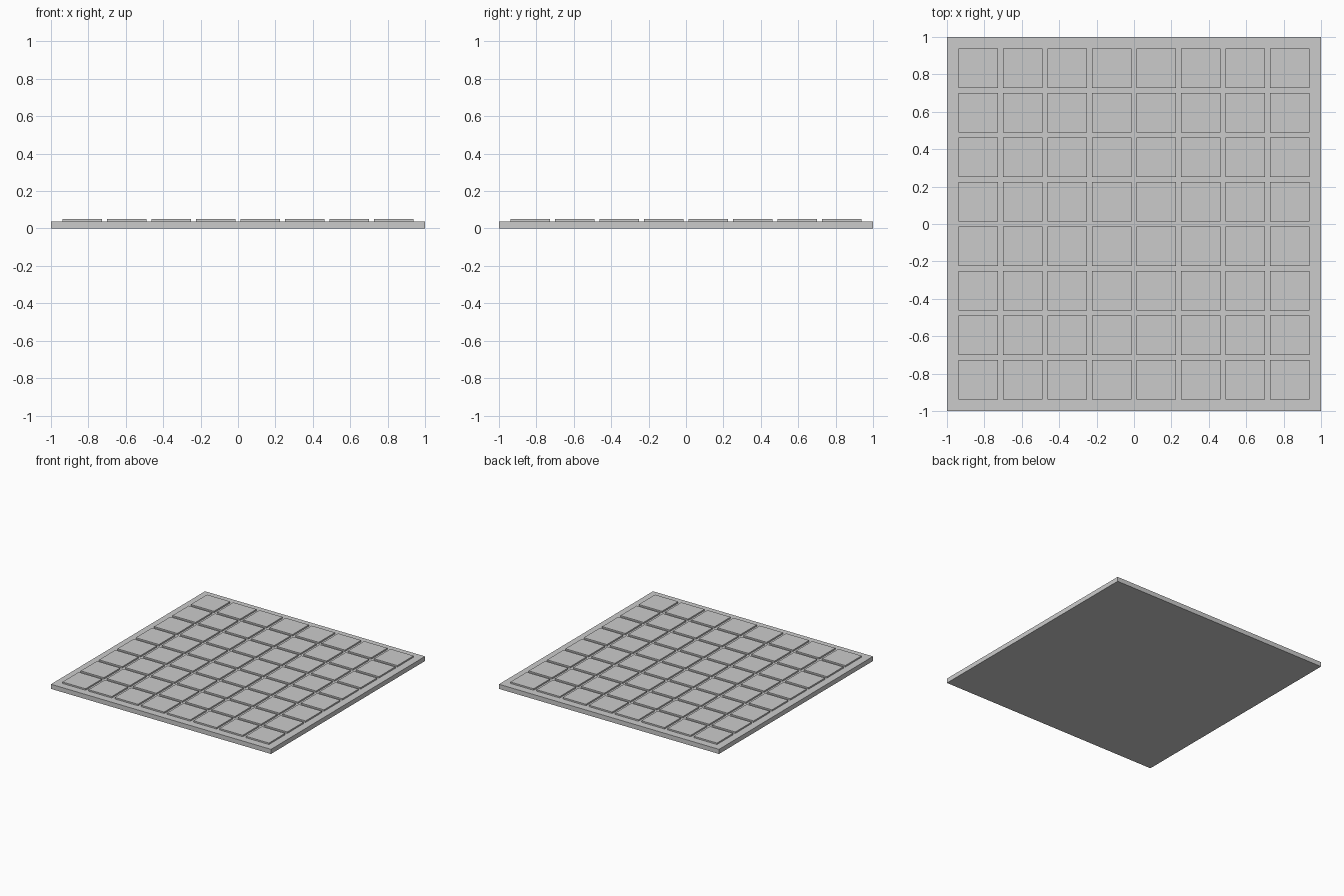
import bpy

if "Cube" in bpy.data.objects:
    bpy.data.objects.remove(bpy.data.objects["Cube"])

BOARD_H = 0.038   # thickness of the base slab
TOP = 0.05        # height of the square tops
PITCH = 2 / 8.4   # spacing of the squares
SIZE = 0.211      # side of one square
N = 8


def box(name, x, y, z0, z1, sx, sy):
    bpy.ops.mesh.primitive_cube_add(size=1, location=(x, y, (z0 + z1) / 2))
    ob = bpy.context.object
    ob.name = name
    ob.scale = (sx, sy, z1 - z0)
    bpy.ops.object.transform_apply(location=False, rotation=False, scale=True)
    return ob


# base slab
box("board_base", 0, 0, 0, BOARD_H, 2, 2)

# raised squares in an 8 by 8 grid
for row in range(N):
    for col in range(N):
        shade = "light" if (row + col) % 2 else "dark"
        x = (col - (N - 1) / 2) * PITCH
        y = (row - (N - 1) / 2) * PITCH
        box(f"{shade}_square_{row + 1}_{col + 1}", x, y, BOARD_H, TOP, SIZE, SIZE)
